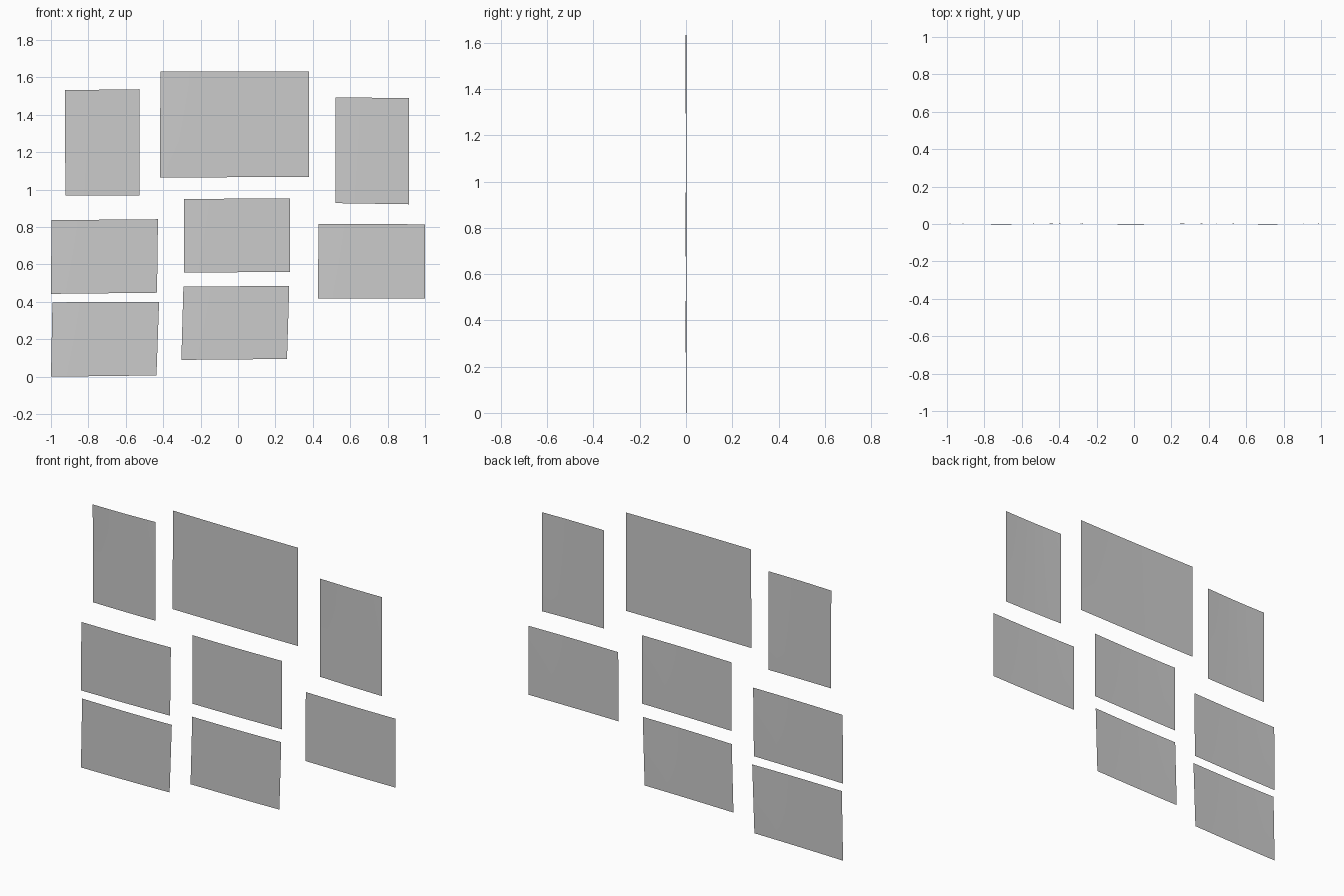
import bpy
import math
from mathutils import Vector

if "Cube" in bpy.data.objects:
    bpy.data.objects.remove(bpy.data.objects["Cube"])

N = 8        # grid steps across each sheet
BOW = 0.003  # slight paper curl

# Corners as (x, z): top left, top right, bottom right, bottom left
sheets = {
    "top_left_sheet": ((-.925, 1.535), (-.527, 1.54), (-.527, .973), (-.923, .973)),
    "top_centre_sheet": ((-.415, 1.636), (.38, 1.635), (.38, 1.07), (-.417, 1.069)),
    "top_right_sheet": ((.52, 1.495), (.914, 1.494), (.914, .925), (.522, .931)),
    "middle_left_sheet": ((-.997, .84), (-.428, .845), (-.433, .452), (-1.0, .446)),
    "middle_centre_sheet": ((-.289, .953), (.279, .957), (.279, .564), (-.289, .559)),
    "middle_right_sheet": ((.43, .819), (1.0, .818), (1.0, .422), (.428, .422)),
    "bottom_left_sheet": ((-.992, .401), (-.422, .402), (-.436, .01), (-1.0, .003)),
    "bottom_centre_sheet": ((-.292, .484), (.274, .489), (.262, .098), (-.303, .093)),
}


def make_sheet(name, corners):
    """Thin single-layer sheet, bilinear between its corners and gently bowed."""
    tl, tr, br, bl = (Vector(c) for c in corners)
    verts = []
    for j in range(N + 1):
        v = j / N
        for i in range(N + 1):
            u = i / N
            p = bl.lerp(br, u).lerp(tl.lerp(tr, u), v)
            y = BOW * (0.5 - math.sin(math.pi * u) * (0.6 + 0.4 * v))
            verts.append((p.x, y, p.y))
    w = N + 1
    faces = [(j * w + i, j * w + i + 1, (j + 1) * w + i + 1, (j + 1) * w + i)
             for j in range(N) for i in range(N)]
    mesh = bpy.data.meshes.new(name)
    mesh.from_pydata(verts, [], faces)
    mesh.shade_smooth()
    obj = bpy.data.objects.new(name, mesh)
    bpy.context.collection.objects.link(obj)


# Wall arrangement of eight hanging sheets
for name, corners in sheets.items():
    make_sheet(name, corners)

# Rest the lowest edge on the ground
low = min((v.co.z for o in bpy.data.objects for v in o.data.vertices))
for o in bpy.data.objects:
    o.location.z -= low
